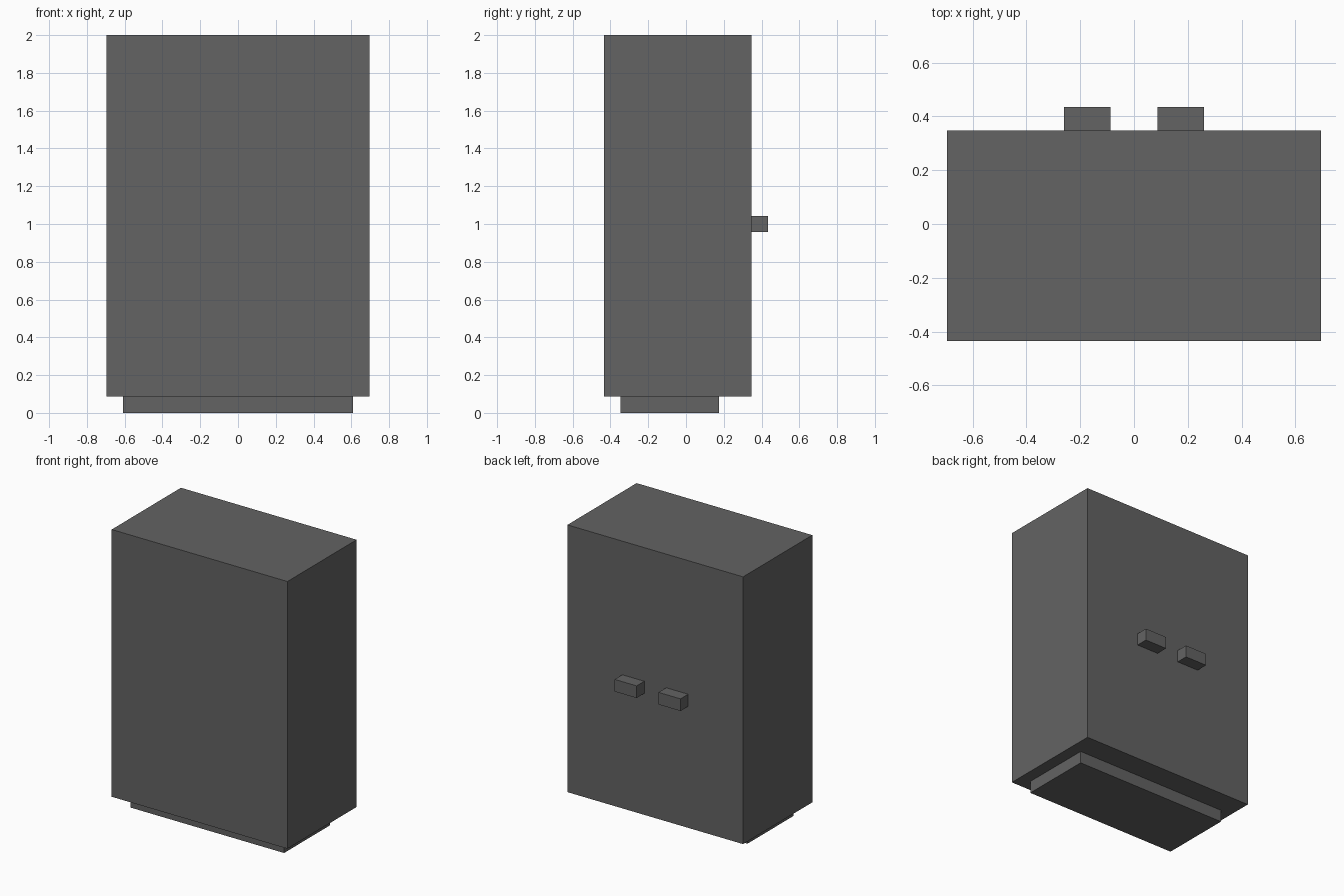
import bpy

if "Cube" in bpy.data.objects:
    bpy.data.objects.remove(bpy.data.objects["Cube"], do_unlink=True)

U = 2 / 23  # the whole shape sits on a grid 23 cells tall

# Single dark grey material
grey = bpy.data.materials.new("dark_grey")
grey.use_nodes = True
colour = (0.125, 0.125, 0.125, 1)
grey.diffuse_color = colour
grey.node_tree.nodes["Principled BSDF"].inputs["Base Color"].default_value = colour


def box(name, low, high):
    """Box between two corners given in grid cells."""
    bpy.ops.mesh.primitive_cube_add(size=1)
    ob = bpy.context.object
    ob.name = ob.data.name = name
    centre = [(a + b) / 2 * U for a, b in zip(low, high)]
    size = [(b - a) * U for a, b in zip(low, high)]
    for v in ob.data.vertices:
        v.co = [c + s * p for c, s, p in zip(centre, size, v.co)]
    ob.data.materials.append(grey)
    return ob


# Main cabinet and the recessed plinth under it
box("body", (-8, -5, 1), (8, 4, 23))
box("base", (-7, -4, 0), (7, 2, 1))

# Pair of small blocks on the back
box("left_back_peg", (1, 4, 11), (3, 5, 12))
box("right_back_peg", (-3, 4, 11), (-1, 5, 12))
